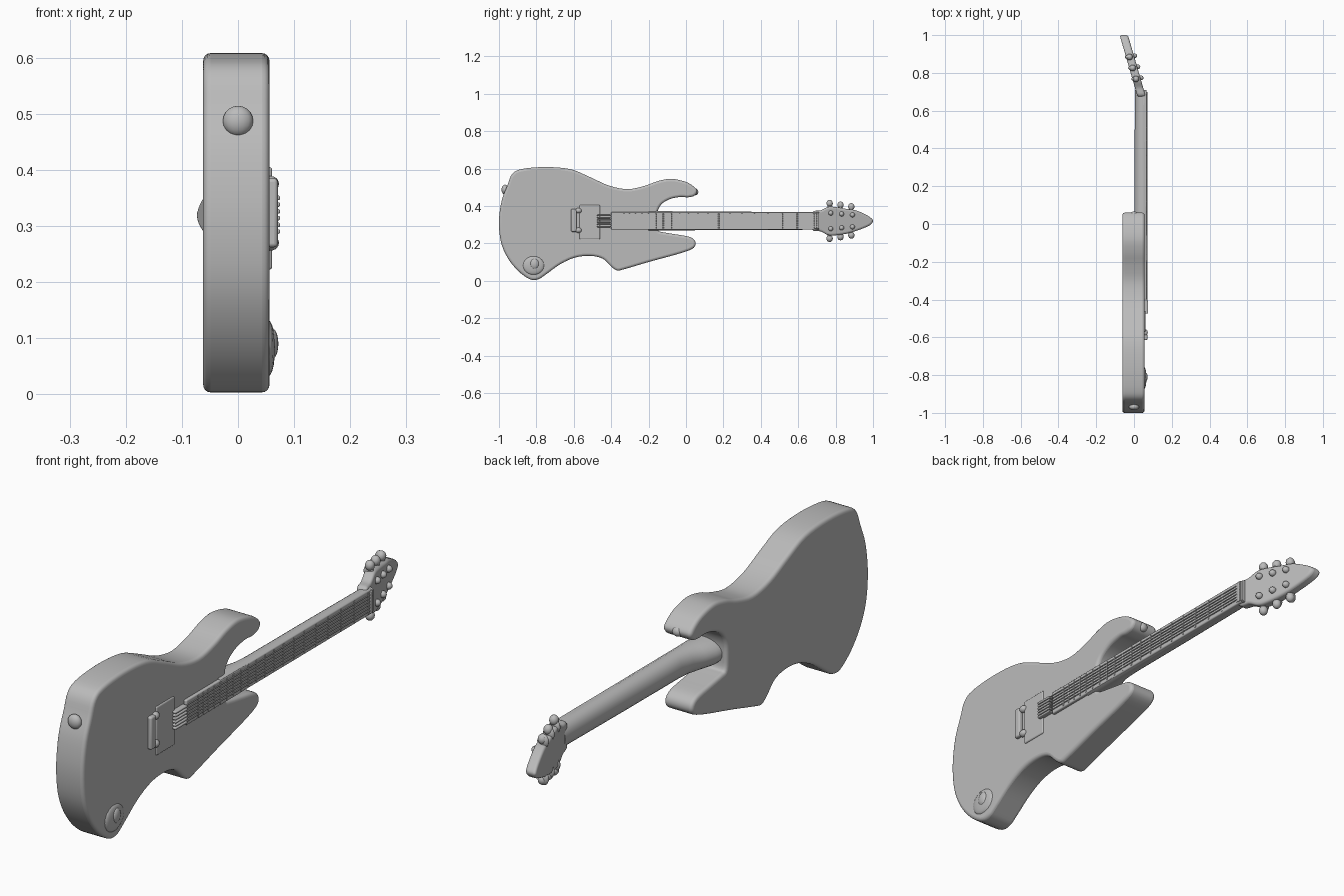
import bpy, bmesh, math
from mathutils import Vector

if "Cube" in bpy.data.objects:
    bpy.data.objects.remove(bpy.data.objects["Cube"])

grey = bpy.data.materials.new("plain grey")
grey.diffuse_color = (0.5, 0.5, 0.5, 1)
grey.use_nodes = True
grey.node_tree.nodes["Principled BSDF"].inputs["Base Color"].default_value = grey.diffuse_color


def finish(name, bm, bevel=0, segments=4, angle=40):
    bmesh.ops.recalc_face_normals(bm, faces=bm.faces)
    me = bpy.data.meshes.new(name)
    bm.to_mesh(me)
    bm.free()
    ob = bpy.data.objects.new(name, me)
    bpy.context.collection.objects.link(ob)
    me.materials.append(grey)
    if bevel:
        m = ob.modifiers.new("round", 'BEVEL')
        m.width, m.segments, m.limit_method, m.angle_limit = bevel, segments, 'ANGLE', math.radians(50)
    bpy.ops.object.select_all(action='DESELECT')
    ob.select_set(True)
    bpy.context.view_layer.objects.active = ob
    bpy.ops.object.shade_smooth_by_angle(angle=math.radians(angle))
    return ob


def smooth_path(pts, steps=4):
    """Catmull-Rom through a closed list of points."""
    p = [Vector(q) for q in pts]
    n, out = len(p), []
    for i in range(n):
        a, b, c, d = p[i - 1], p[i], p[(i + 1) % n], p[(i + 2) % n]
        for s in range(steps):
            t = s / steps
            out.append(0.5 * (2 * b + (c - a) * t + (2 * a - 5 * b + 4 * c - d) * t * t
                              + (3 * b - a - 3 * c + d) * t ** 3))
    return out


def slab(name, outline, x0, x1, bevel, slope=lambda y: 0):
    """Side outline in (y, z), given thickness along x."""
    bm = bmesh.new()
    rings = [[bm.verts.new((x + slope(p[0]), p[0], p[1])) for p in outline] for x in (x0, x1)]
    n = len(outline)
    for r in rings:
        bm.faces.new(r)
    for i in range(n):
        j = (i + 1) % n
        bm.faces.new((rings[0][i], rings[0][j], rings[1][j], rings[1][i]))
    return finish(name, bm, bevel)


def box(name, x, y, z, bevel=0.004):
    pts = [(y[0], z[0]), (y[1], z[0]), (y[1], z[1]), (y[0], z[1])]
    return slab(name, [Vector(p) for p in pts], x[0], x[1], bevel, lambda y: 0)


def blob(name, loc, size):
    bm = bmesh.new()
    bmesh.ops.create_uvsphere(bm, u_segments=16, v_segments=10, radius=1)
    for v in bm.verts:
        v.co = Vector(loc) + v.co * Vector(size)
    return finish(name, bm, angle=80)


# Body with two horns
slab("body", smooth_path([
    (-1, .32), (-.985, .43), (-.955, .51), (-.93, .57), (-.88, .597), (-.755, .608), (-.62, .597),
    (-.515, .555), (-.41, .508), (-.31, .49), (-.22, .508), (-.15, .533), (-.08, .545), (-.005, .53),
    (.04, .505), (.06, .48), (.045, .455), (.01, .446), (-.03, .448), (-.085, .437), (-.13, .41),
    (-.152, .37), (-.155, .32), (-.15, .27), (-.125, .26), (-.06, .249), (.02, .234), (.05, .208),
    (.04, .175), (-.03, .147), (-.19, .103), (-.33, .062), (-.368, .055), (-.40, .076), (-.445, .118),
    (-.51, .133), (-.59, .125), (-.67, .09), (-.75, .033), (-.79, .008), (-.835, .008), (-.90, .055),
    (-.955, .125), (-.99, .21)]), -.062, .056, .016)

# Neck: flat front, rounded back, deepening into a heel at the body
bm = bmesh.new()
rings = []
for y, half, back in [(-.2, .052, -.045), (-.13, .052, -.04), (-.09, .052, -.022), (-.04, .051, -.004),
                      (.02, .05, .002), (.35, .049, .003), (.66, .047, .005), (.71, .047, .004)]:
    front = .066
    ring = [bm.verts.new((front - .012 + (back - front + .012) * math.sin(t) ** .8, y,
                          .32 + half * math.cos(t)))
            for t in [math.pi * i / 14 for i in range(15)]]
    ring += [bm.verts.new((front, y, .32 + s * (half - .006))) for s in (-1, 1)]
    rings.append(ring)
n = len(rings[0])
for a, b in zip(rings, rings[1:]):
    for i in range(n):
        bm.faces.new((a[i], a[(i + 1) % n], b[(i + 1) % n], b[i]))
bm.faces.new(rings[0])
bm.faces.new(rings[-1])
finish("neck", bm)

# Fretboard running over the body, with low frets
box("fretboard", (.045, .067), (-.40, .70), (.273, .367), .005)
for i in range(20):
    y = -.36 + 1.04 * (1 - 2 ** (-i / 12)) / (1 - 2 ** (-20 / 12)) 
    y = .32 - y
    box(f"fret_{i}", (.06, .069), (y - .003, y + .003), (.279, .361), .001)
box("nut", (.05, .071), (.685, .70), (.278, .362), .003)

# Strings
for i in range(6):
    z = .29 + .012 * i
    box(f"string_{i}", (.066, .0705), (-.45, .70), (z - .0015, z + .0015), 0)

# Tilted headstock
tilt = lambda y: .036 - .29 * (y - .69)
slab("headstock", smooth_path([
    (.675, .365), (.72, .376), (.76, .395), (.80, .394), (.86, .384), (.91, .376), (.96, .354), (.99, .335),
    (1.0, .317), (.98, .295), (.92, .27), (.86, .252), (.80, .243), (.76, .244), (.72, .264), (.675, .275)]),
    -.022, .022, .011, tilt)

# Tuners: post, collar and knob, three on each side
for side in (-1, 1):
    for i, y in enumerate((.768, .826, .884)):
        reach = .098 - .009 * i
        x = tilt(y)
        tag = f"{'upper' if side > 0 else 'lower'}_{i}"
        blob("tuner_knob_" + tag, (x - .003, y, .32 + side * (reach - .004)), (.017, .017, .019))
        blob("tuner_shaft_" + tag, (x - .008, y, .32 + side * .07), (.02, .011, .025))
        blob("tuner_post_" + tag, (x + .022, y + .006, .32 + side * (.042 - .005 * i)), (.015, .013, .013))

# Bridge: plate, tailpiece and saddles
box("bridge_plate", (.05, .061), (-.57, -.46), (.222, .405), .006)
box("tailpiece", (.05, .071), (-.615, -.585), (.262, .385), .007)
for i in range(6):
    z = .29 + .012 * i
    box(f"saddle_{i}", (.05, .075), (-.475, -.405), (z - .004, z + .004), .003)
for z in (.27, .375):
    blob(f"bridge_post_{z}", (.058, -.575, z), (.015, .018, .014))

# Output socket and control knob on the lower bout
blob("socket_plate", (.054, -.815, .082), (.012, .058, .05))
blob("socket_ring", (.06, -.81, .09), (.012, .024, .028))

# Strap buttons
blob("rear_strap_button", (0, -.968, .487), (.027, .018, .027))
blob("horn_strap_button", (0, .05, .475), (.02, .016, .018))
